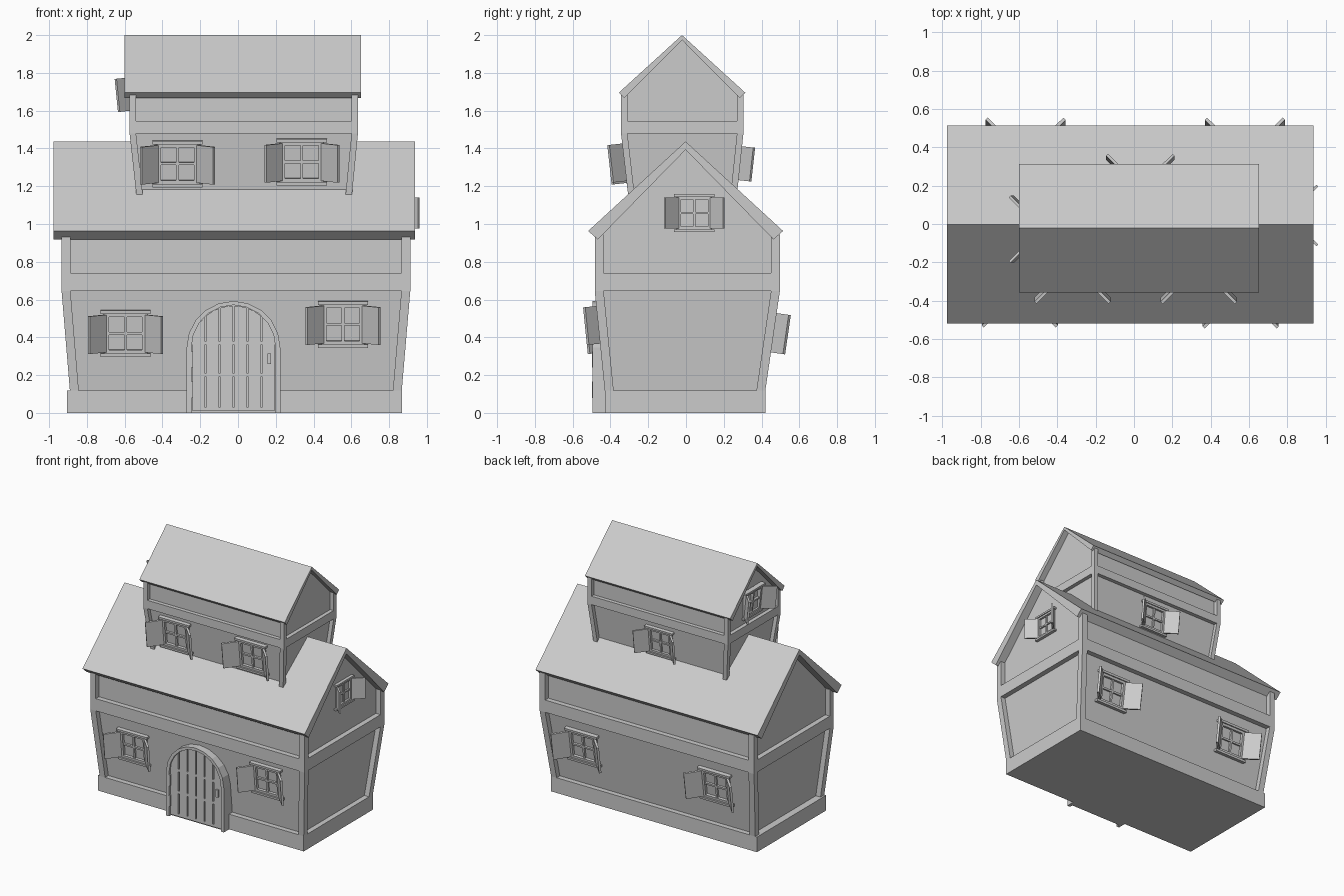
import bpy, bmesh
from math import pi, sin, cos, sqrt, atan
from mathutils import Matrix, Vector

if "Cube" in bpy.data.objects:
    bpy.data.objects.remove(bpy.data.objects["Cube"])


def finish(name, bm, mat=None):
    bmesh.ops.recalc_face_normals(bm, faces=bm.faces)
    me = bpy.data.meshes.new(name)
    bm.to_mesh(me)
    bm.free()
    ob = bpy.data.objects.new(name, me)
    bpy.context.collection.objects.link(ob)
    if mat:
        ob.matrix_world = mat
    return ob


def hexa(bm, lo, hi, z0, z1):
    """Tapered block; lo and hi are (x0, x1, y0, y1) rectangles."""
    rings = []
    for (x0, x1, y0, y1), z in ((lo, z0), (hi, z1)):
        rings.append([bm.verts.new(p) for p in ((x0, y0, z), (x1, y0, z), (x1, y1, z), (x0, y1, z))])
    a, b = rings
    bm.faces.new(a[::-1])
    bm.faces.new(b)
    for i in range(4):
        j = (i + 1) % 4
        bm.faces.new((a[i], a[j], b[j], b[i]))


def box(bm, x0, x1, y0, y1, z0, z1):
    hexa(bm, (x0, x1, y0, y1), (x0, x1, y0, y1), z0, z1)


def prism(bm, pts, a, b, axis):
    """Extrude a 2D outline (other axis, z) from a to b along x or y."""
    def mk(p, t):
        return bm.verts.new((t, p[0], p[1]) if axis == 'x' else (p[0], t, p[1]))
    va, vb = [mk(p, a) for p in pts], [mk(p, b) for p in pts]
    bm.faces.new(va)
    bm.faces.new(vb[::-1])
    for i in range(len(pts)):
        j = (i + 1) % len(pts)
        bm.faces.new((va[i], va[j], vb[j], vb[i]))


def shrink(r, d):
    return (r[0] + d, r[1] - d, r[2] + d, r[3] - d)


def storey(name, lo, hi, zs, post, inset, ridge):
    """Leaning walls, upright upper walls with gables, corner posts and a beam."""
    z0, z1, z2, z3 = zs
    a, b = shrink(lo, inset), shrink(hi, inset)
    bm = bmesh.new()
    hexa(bm, a, b, z0, z1)
    prism(bm, [(b[2], z1), (b[3], z1), (b[3], z3), ridge, (b[2], z3)], b[0], b[1], 'x')
    finish(name + "_walls", bm)

    def corner(r, i, j):
        x = (r[0], r[0] + post) if i == 0 else (r[1] - post, r[1])
        y = (r[2], r[2] + post) if j == 0 else (r[3] - post, r[3])
        return x + y
    bm = bmesh.new()
    for i in (0, 1):
        for j in (0, 1):
            hexa(bm, corner(lo, i, j), corner(hi, i, j), z0, z1)
            hexa(bm, corner(hi, i, j), corner(hi, i, j), z2, z3)
    hexa(bm, hi, hi, z1, z2)
    finish(name + "_timber_frame", bm)


def roof(name, x0, x1, c, top, inner, half, z_out, half_in, z_in):
    bm = bmesh.new()
    prism(bm, [(c - half, z_out), (c, top), (c + half, z_out),
               (c + half_in, z_in), (c, inner), (c - half_in, z_in)], x0, x1, 'x')
    finish(name, bm)


def window(name, loc, turn, tilt, s=1.0):
    """Four-pane window with open shutters; local outward is -y."""
    bm = bmesh.new()
    for k in (-1, 1):
        xa, xb = sorted((k * .088, k * .115))
        box(bm, xa, xb, -.02, .01, -.115, .115)
        za, zb = sorted((k * .088, k * .11))
        box(bm, -.115, .115, -.02, .01, za, zb)
        za, zb = sorted((k * .106, k * .123))
        box(bm, -.133, .133, -.03, .01, za, zb)
    box(bm, -.007, .007, -.014, .01, -.1, .1)
    box(bm, -.1, .1, -.014, .01, -.007, .007)
    # shutters swung outward
    for k in (-1, 1):
        n = len(bm.verts)
        xa, xb = sorted((0, k * .122))
        box(bm, xa, xb, -.008, .008, -.1, .1)
        bm.verts.ensure_lookup_table()
        M = Matrix.Translation((k * .107, -.018, 0)) @ Matrix.Rotation(-k * pi / 4, 4, 'Z')
        bmesh.ops.transform(bm, matrix=M, verts=bm.verts[n:])
    finish(name, bm, Matrix.Translation(loc) @ Matrix.Rotation(turn, 4, 'Z')
           @ Matrix.Rotation(tilt, 4, 'X') @ Matrix.Scale(s, 4))


# plinth and ground storey
bm = bmesh.new()
box(bm, -.905, .867, -.43, .42, 0, .118)
finish("plinth", bm)
LO, HI = (-.89, .867, -.43, .42), (-.934, .912, -.483, .497)
storey("ground_storey", LO, HI, (.118, .645, .74, .945), .047, .04, (0, 1.41))
roof("main_roof", -.976, .936, -.002, 1.437, 1.393, .516, .963, .465, .918)

# upper storey
ULO, UHI = (-.532, .598, -.30, .264), (-.574, .635, -.344, .304)
storey("upper_storey", ULO, UHI, (1.1, 1.48, 1.545, 1.69), .034, .03, (-.021, 1.985))
roof("upper_roof", -.60, .651, -.021, 2.0, 1.974, .335, 1.695, .306, 1.667)


# windows on the leaning walls
def wall_y(z, lo, hi, z0, z1, side, inset):
    t = (z - z0) / (z1 - z0)
    i = 2 if side < 0 else 3
    return lo[i] + (hi[i] - lo[i]) * t - side * inset


for n, x, z, side, low, s in (("front_left", -.595, .422, -1, 1, 1), ("front_right", .556, .47, -1, 1, 1),
                              ("back_right", -.565, .43, 1, 1, 1.05), ("back_left", .578, .43, 1, 1, 1.05),
                              ("upper_front_left", -.32, 1.32, -1, 0, 1),
                              ("upper_front_right", .338, 1.33, -1, 0, 1),
                              ("upper_back", .033, 1.325, 1, 0, .9)):
    if low:
        y = wall_y(z, LO, HI, .118, .645, side, .04)
    else:
        y = wall_y(z, ULO, UHI, 1.1, 1.48, side, .03)
    tilt = (.1 if side < 0 else .145) if low else .11
    window(n + "_window", (x, y, z), 0 if side < 0 else pi, tilt, s)
window("right_gable_window", (.872, .044, 1.058), pi / 2, 0, .81)
window("left_gable_window", (-.548, -.027, 1.69), -pi / 2, .1, .88)

# arched door: surround, backing, planks, battens, handle
CX, SPRING = -.024, .345


def arch(r, h, n=10):
    return [(CX + r * cos(pi * i / n), SPRING + h * sin(pi * i / n)) for i in range(n + 1)]


bm = bmesh.new()
out = [(CX + .248, 0)] + arch(.248, .247) + [(CX - .248, 0)]
inn = [(CX + .223, 0)] + arch(.223, .226) + [(CX - .223, 0)]
for i in range(len(out) - 1):
    prism(bm, [out[i], out[i + 1], inn[i + 1], inn[i]], -.495, -.39, 'y')
finish("door_surround", bm)

bm = bmesh.new()
prism(bm, inn, -.468, -.40, 'y')
finish("door_backing", bm)

bm = bmesh.new()
W = .446 / 6
for i in range(6):
    a, b = -.223 + i * W + .005, -.223 + (i + 1) * W - .005
    top = [(CX + x, SPRING + .226 * sqrt(max(0, 1 - (x / .226) ** 2)) - .004)
           for x in (b, (a + b) / 2, a)]
    prism(bm, [(CX + a, .012), (CX + b, .012)] + top, -.482, -.465, 'y')
for z in (.012, .19, .36):
    box(bm, CX - .22, CX + .22, -.4815, -.465, z, z + .02)
finish("door_planks", bm)

bm = bmesh.new()
box(bm, .155, .175, -.497, -.48, .258, .315)
for z in (.08, .24):
    box(bm, -.252, -.238, -.4985, -.48, z, z + .085)
finish("door_handle_and_hinges", bm)
